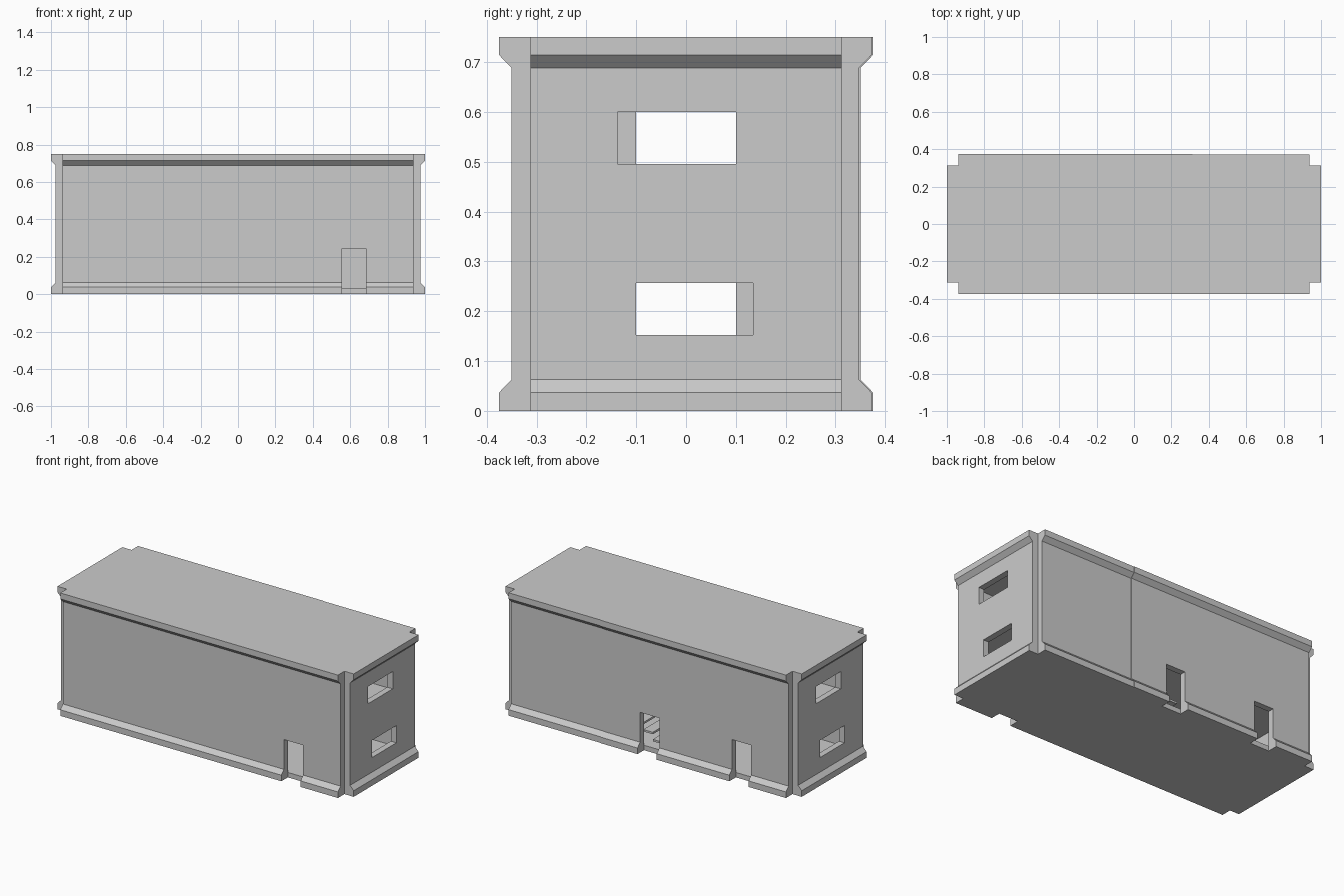
import bpy, bmesh
from mathutils import Matrix, Vector
from math import pi

if "Cube" in bpy.data.objects:
    bpy.data.objects.remove(bpy.data.objects["Cube"])

IX, IY = 0.9375, 0.3125           # inner room half sizes
# wall section: (distance out from inner face, height)
SECTION = [(0, 0), (0.0625, 0), (0.0625, 0.037), (0.0375, 0.063),
           (0.0375, 0.688), (0.0625, 0.714), (0.0625, 0.75), (0, 0.75)]


def finish(name, bm):
    bmesh.ops.recalc_face_normals(bm, faces=bm.faces)
    mesh = bpy.data.meshes.new(name)
    bm.to_mesh(mesh)
    bm.free()
    ob = bpy.data.objects.new(name, mesh)
    bpy.context.collection.objects.link(ob)
    return ob


def box(name, x, y, z):
    bm = bmesh.new()
    bmesh.ops.create_cube(bm, size=1)
    for v in bm.verts:
        v.co = Vector([(r[0] + r[1]) / 2 + c * (r[1] - r[0])
                       for r, c in zip((x, y, z), v.co)])
    return finish(name, bm)


def wall(name, start, end, inner, turn, openings=()):
    """Extrude the section along its length, cut openings, turn into place."""
    bm = bmesh.new()
    face = bm.faces.new([bm.verts.new((start, -inner - d, z)) for d, z in SECTION])
    ext = bmesh.ops.extrude_face_region(bm, geom=[face])
    bmesh.ops.translate(bm, vec=(end - start, 0, 0),
                        verts=[g for g in ext["geom"] if isinstance(g, bmesh.types.BMVert)])
    ob = finish(name, bm)
    for x0, x1, z0, z1 in openings:
        cutter = box("opening_cutter", (x0, x1), (-inner - 0.2, -inner + 0.1), (z0, z1))
        cutter.hide_render = True
        mod = ob.modifiers.new("opening", "BOOLEAN")
        mod.operation, mod.solver, mod.object = "DIFFERENCE", "EXACT", cutter
        bpy.context.view_layer.objects.active = ob
        bpy.ops.object.modifier_apply(modifier=mod.name)
        bpy.data.objects.remove(cutter)
    ob.data.transform(Matrix.Rotation(turn, 4, "Z"))
    return ob


def door(x):
    return (x - 0.065, x + 0.065, -0.1, 0.245)


# long walls with doors; the back is two panels with a slight step at the seam
wall("front_wall", -IX, IX, IY, 0, [door(0.62)])
wall("back_wall_long_panel", -0.3125, IX, IY, pi, [door(0), door(0.62)])
wall("back_wall_short_panel", -IX, -0.3125, IY - 0.003, pi)

# end walls with two windows each, point symmetric
windows = [(-0.138, 0.1, 0.495, 0.6), (-0.1, 0.135, 0.152, 0.257)]
wall("right_end_wall", -IY, IY, IX, pi / 2, windows)
wall("left_end_wall", -IY, IY, IX, -pi / 2, windows)

# floor and roof slabs
box("ground_floor", (-IX, IX), (-IY, IY), (0, 0.03))
box("roof", (-IX, IX), (-IY, IY), (0.714, 0.75))

# upper floor around a stairwell
UP = (0.343, 0.373)
box("upper_floor_main", (-IX, IX), (-IY, 0.12), UP)
box("upper_floor_left", (-IX, -0.05), (0.12, IY), UP)
box("upper_floor_right", (0.4, IX), (0.12, IY), UP)

# open stair treads
for i in range(7):
    x, z = -0.05 + i * 0.064, 0.075 + i * 0.043
    box("stair_tread", (x, x + 0.064), (0.14, 0.3), (z - 0.012, z))
